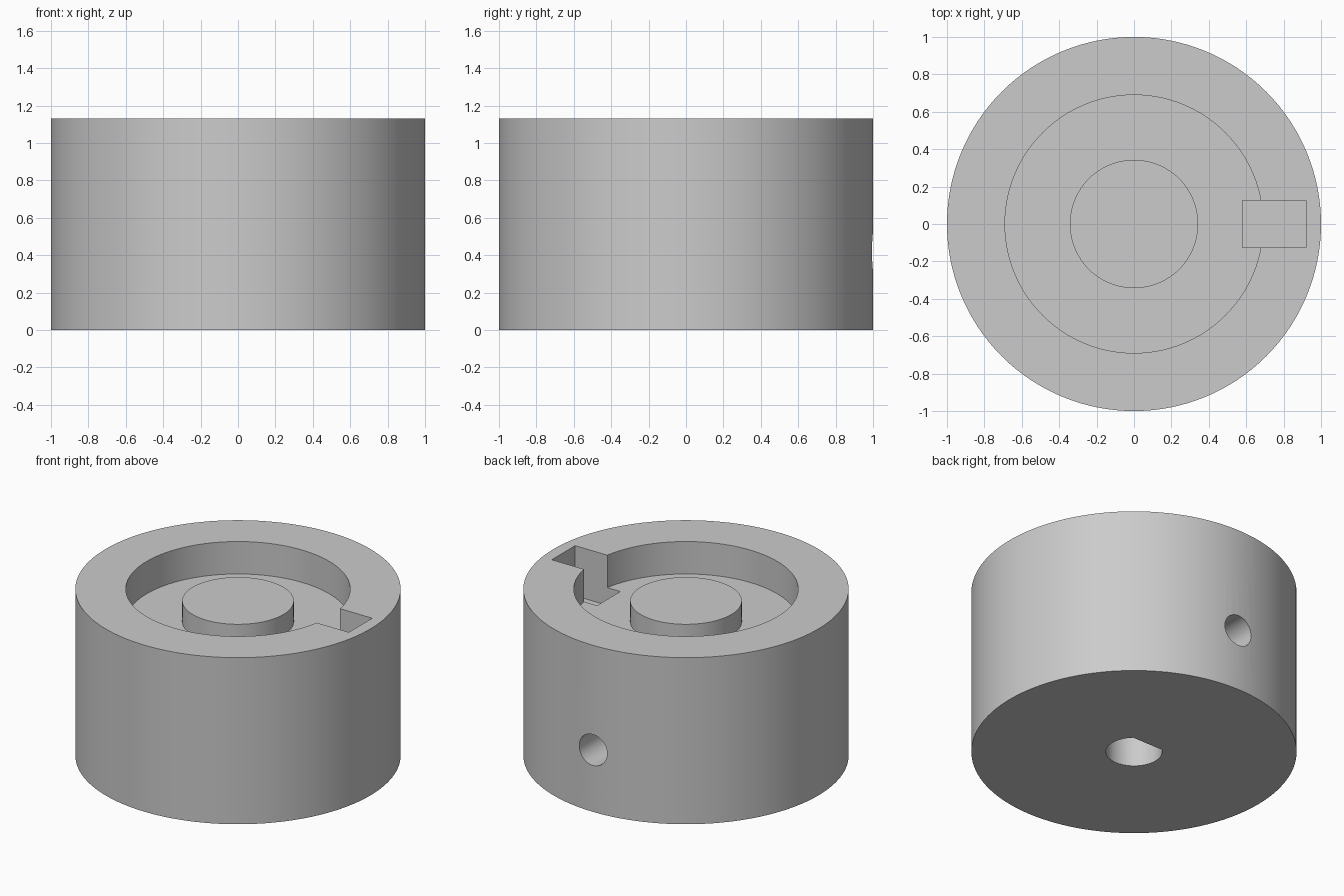
import bpy, bmesh, math
from mathutils import Matrix, Vector

cube = bpy.data.objects.get("Cube")
if cube:
    bpy.data.objects.remove(cube, do_unlink=True)

HEIGHT = 1.13
SEGMENTS = 128

grey = bpy.data.materials.new("plain grey")
grey.use_nodes = True
colour = (0.6, 0.6, 0.6, 1)
grey.diffuse_color = colour
grey.node_tree.nodes["Principled BSDF"].inputs["Base Color"].default_value = colour


def finish(name, bm):
    """Turn a bmesh into a grey object in the scene."""
    bmesh.ops.recalc_face_normals(bm, faces=bm.faces)
    mesh = bpy.data.meshes.new(name)
    bm.to_mesh(mesh)
    bm.free()
    mesh.materials.append(grey)
    obj = bpy.data.objects.new(name, mesh)
    bpy.context.collection.objects.link(obj)
    return obj


def lathe(name, profile):
    """Spin a radius/height profile once around the z axis."""
    bm = bmesh.new()
    verts = [bm.verts.new((r, 0, z)) for r, z in profile]
    edges = [bm.edges.new(pair) for pair in zip(verts, verts[1:])]
    bmesh.ops.spin(bm, geom=verts + edges, cent=(0, 0, 0), axis=(0, 0, 1),
                   angle=math.tau, steps=SEGMENTS, use_duplicate=False)
    bmesh.ops.remove_doubles(bm, verts=bm.verts, dist=0.0001)
    return finish(name, bm)


def prism(name, outline, bottom, top):
    """Extrude a flat outline upward."""
    bm = bmesh.new()
    face = bm.faces.new([bm.verts.new((x, y, bottom)) for x, y in outline])
    result = bmesh.ops.extrude_face_region(bm, geom=[face])
    moved = [v for v in result["geom"] if isinstance(v, bmesh.types.BMVert)]
    bmesh.ops.translate(bm, vec=Vector((0, 0, top - bottom)), verts=moved)
    return finish(name, bm)


# Knob body with a round pocket and a raised centre boss
knob = lathe("knob_body", [
    (0, 0), (1, 0), (1, HEIGHT), (0.69, HEIGHT), (0.69, 0.91),
    (0.343, 0.91), (0.343, 1.05), (0, 1.05)])

# Shaft bore with a flat on its back side
radius, flat = 0.173, 0.13
start = math.pi - math.asin(flat / radius)
sweep = math.tau - (math.pi - 2 * math.asin(flat / radius))
arc = [start + sweep * i / 48 for i in range(49)]
bore = prism("shaft_bore_cutter",
             [(radius * math.cos(a), radius * math.sin(a)) for a in arc],
             -0.1, 0.85)

# Rectangular notch through the pocket wall and into its floor
notch = prism("notch_cutter",
              [(0.58, -0.125), (0.92, -0.125), (0.92, 0.125), (0.58, 0.125)],
              0.79, HEIGHT + 0.1)

# Set screw hole from the back into the shaft bore
bm = bmesh.new()
bmesh.ops.create_cone(bm, cap_ends=True, segments=48, radius1=0.105,
                      radius2=0.105, depth=1.1,
                      matrix=Matrix.Translation((0, 0.6, 0.42))
                      @ Matrix.Rotation(math.pi / 2, 4, "X"))
screw_hole = finish("screw_hole_cutter", bm)

# Cut the openings
bpy.ops.object.select_all(action="DESELECT")
knob.select_set(True)
bpy.context.view_layer.objects.active = knob
for cutter in (bore, notch, screw_hole):
    cut = knob.modifiers.new(cutter.name, "BOOLEAN")
    cut.operation = "DIFFERENCE"
    cut.solver = "EXACT"
    cut.object = cutter
    bpy.ops.object.modifier_apply(modifier=cut.name)
    bpy.data.objects.remove(cutter, do_unlink=True)

bpy.ops.object.shade_smooth_by_angle(angle=math.radians(30))
